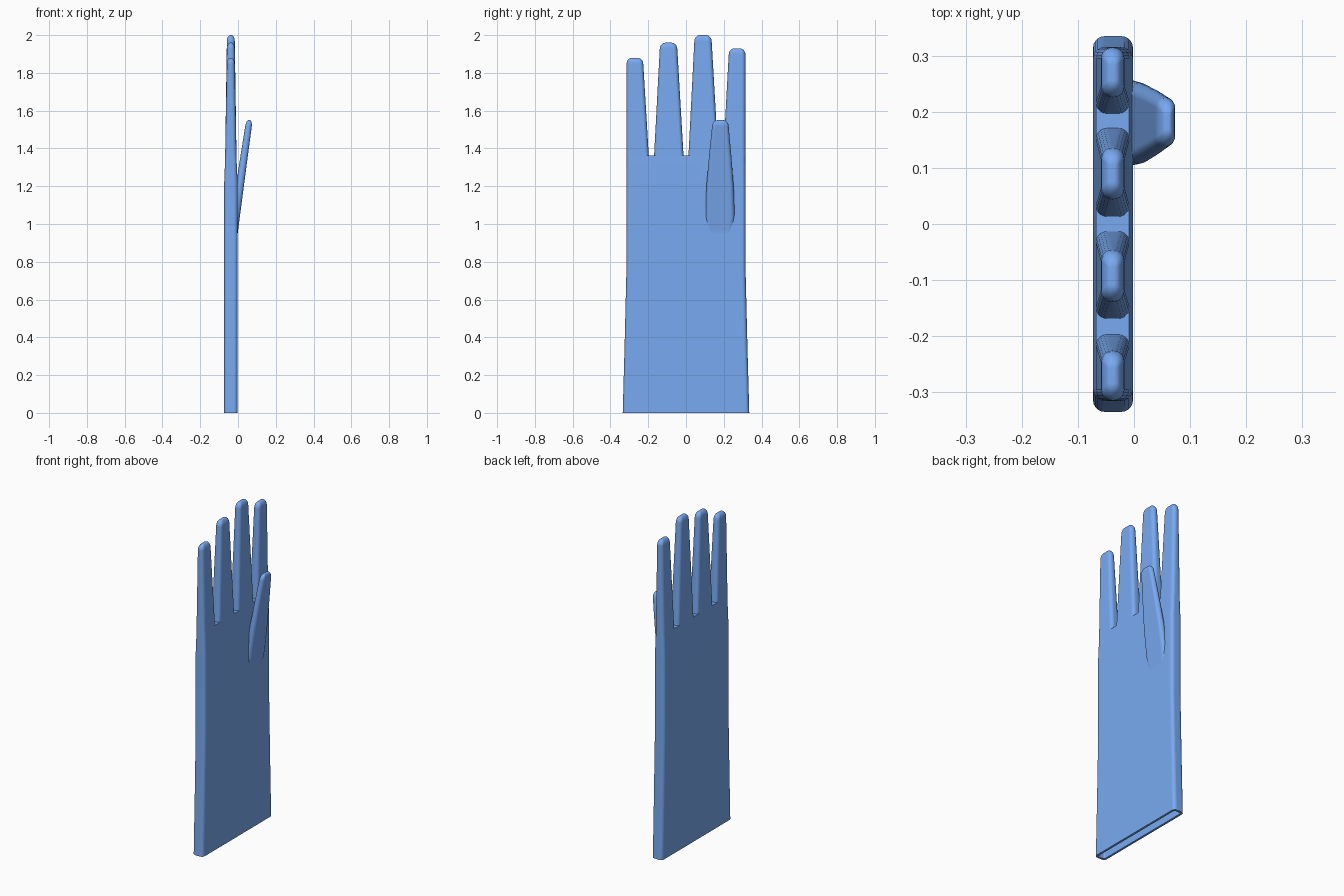
import bpy, bmesh, math

if "Cube" in bpy.data.objects:
    bpy.data.objects.remove(bpy.data.objects["Cube"])

WALL = 0.013


def ring(z, x0, x1, y0, y1, r, n=6):
    """Rounded rectangle cross-section at height z."""
    r = min(r, (x1 - x0) * 0.499, (y1 - y0) * 0.499)
    pts = []
    corners = [(x1 - r, y1 - r), (x0 + r, y1 - r), (x0 + r, y0 + r), (x1 - r, y0 + r)]
    for k, (cx, cy) in enumerate(corners):
        for i in range(n):
            a = math.pi / 2 * (k + i / (n - 1))
            pts.append((cx + r * math.cos(a), cy + r * math.sin(a), z))
    return pts


def loft(name, sections):
    """Closed skin through a stack of (z, x0, x1, y0, y1, r) sections."""
    bm = bmesh.new()
    rows = [[bm.verts.new(p) for p in ring(*s)] for s in sections]
    for a, b in zip(rows, rows[1:]):
        for i in range(len(a)):
            j = (i + 1) % len(a)
            bm.faces.new((a[i], a[j], b[j], b[i]))
    bm.faces.new(rows[0][::-1])
    bm.faces.new(rows[-1])
    bmesh.ops.recalc_face_normals(bm, faces=bm.faces)
    me = bpy.data.meshes.new(name)
    bm.to_mesh(me)
    bm.free()
    ob = bpy.data.objects.new(name, me)
    bpy.context.collection.objects.link(ob)
    me.materials.append(blue)
    return ob


def inset(sections, w):
    return [(z, x0 + w, x1 - w, y0 + w, y1 - w, max(r - w, 0.004))
            for z, x0, x1, y0, y1, r in sections]


def tip(top, x0, x1, y0, y1, shift=0.0, w=0.0):
    """Rounded end sections; shift leans the rounding along x."""
    x0, x1, y0, y1, top = x0 + w, x1 - w, y0 + w, y1 - w, top - w
    h = 0.034
    rx, ry = (x1 - x0) * 0.42, 0.03 - w
    out = []
    for deg in (0, 20, 40, 60, 75, 90):
        a = math.radians(deg)
        ix, iy = rx * (1 - math.cos(a)), ry * (1 - math.cos(a))
        dz = h * (1 - math.sin(a))
        s = -shift * dz
        out.append((top - dz, x0 + ix + s, x1 - ix + s, y0 + iy, y1 - iy, 0.02))
    return out


# Blue rubber
blue = bpy.data.materials.new("blue_rubber")
blue.diffuse_color = (0.19, 0.40, 0.88, 1)
blue.use_nodes = True
blue.node_tree.nodes["Principled BSDF"].inputs["Base Color"].default_value = blue.diffuse_color

solids, hollows = [], []

# Cuff and palm
palm = [(0, -0.073, -0.002, -0.335, 0.335, 0.02),
        (0.36, -0.073, -0.002, -0.325, 0.325, 0.02),
        (0.75, -0.073, -0.002, -0.3155, 0.3155, 0.02),
        (1.22, -0.073, -0.002, -0.3155, 0.3155, 0.02),
        (1.362, -0.0675, -0.0085, -0.3145, 0.3145, 0.02)]
glove = loft("glove", palm)
cav = inset(palm, WALL)
cav[-1] = (1.345,) + cav[-1][1:]
cav.insert(0, (-0.05,) + cav[0][1:])
hollows.append(loft("palm_hollow", cav))

# Fingers: base span, tip span, height
fingers = [(-0.3150, -0.197, -0.317, -0.226, 1.88),
           (-0.169, -0.013, -0.139, -0.046, 1.96),
           (0.013, 0.171, 0.044, 0.136, 2.00),
           (0.197, 0.3150, 0.226, 0.317, 1.93)]
for i, (b0, b1, t0, t1, top) in enumerate(fingers):
    t0, t1 = max(t0, -0.315), min(t1, 0.315)
    base = [(1.25, -0.067, -0.009, b0 + 0.004, b1 - 0.004, 0.02),
            (1.361, -0.068, -0.008, b0, b1, 0.02)]
    solids.append(loft(f"finger_{i}", base + tip(top, -0.059, -0.017, t0, t1)))
    hollows.append(loft(f"finger_hollow_{i}",
                        inset(base, WALL) + tip(top, -0.059, -0.017, t0, t1, 0, WALL)))

# Thumb leaning out of the palm
thumb = [(0.90, -0.042, -0.008, 0.130, 0.230, 0.017),
         (0.97, -0.041, 0.001, 0.114, 0.246, 0.02),
         (1.04, -0.036, 0.010, 0.103, 0.258, 0.022),
         (1.20, -0.012, 0.031, 0.108, 0.252, 0.021),
         (1.36, 0.013, 0.052, 0.122, 0.240, 0.019)]
end = (1.55, 0.042, 0.077, 0.138, 0.226, 0.12)
solids.append(loft("thumb", thumb + tip(*end)))
hollows.append(loft("thumb_hollow", inset(thumb, WALL) + tip(*end, WALL)))

# Weld the parts together, then open up the inside
bpy.context.view_layer.objects.active = glove
for op, parts in (("UNION", solids), ("DIFFERENCE", hollows)):
    for part in parts:
        mod = glove.modifiers.new(part.name, "BOOLEAN")
        mod.operation = op
        mod.solver = "EXACT"
        mod.object = part
        bpy.ops.object.modifier_apply(modifier=mod.name)
for part in solids + hollows:
    bpy.data.objects.remove(part, do_unlink=True)

# Smooth shading with crisp cuff and finger gaps
glove.select_set(True)
bpy.ops.object.shade_smooth_by_angle(angle=math.radians(35))
weighted = glove.modifiers.new("even_shading", "WEIGHTED_NORMAL")
weighted.keep_sharp = True
